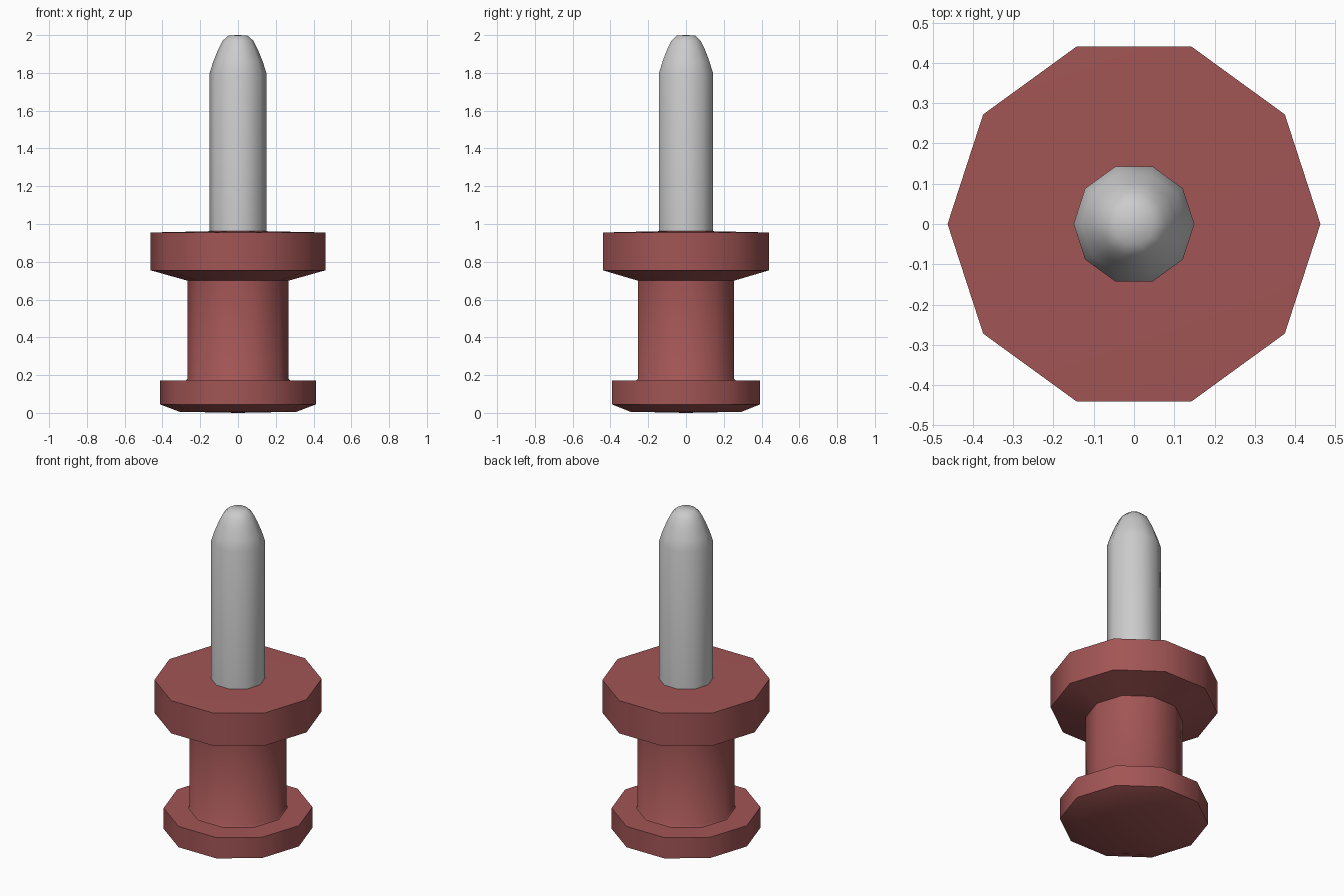
import bpy, bmesh, math

if "Cube" in bpy.data.objects:
    bpy.data.objects.remove(bpy.data.objects["Cube"])

SIDES = 10


def lathe(name, profile, color=None):
    """Revolve (radius, z) points into a closed ten-sided solid."""
    bm = bmesh.new()
    rings = []
    for r, z in profile:
        if r == 0:
            rings.append([bm.verts.new((0, 0, z))] * SIDES)
        else:
            rings.append([bm.verts.new((r * math.cos(2 * math.pi * i / SIDES),
                                        r * math.sin(2 * math.pi * i / SIDES), z))
                          for i in range(SIDES)])
    for a, b in zip(rings, rings[1:]):
        for i in range(SIDES):
            j = (i + 1) % SIDES
            bm.faces.new(list(dict.fromkeys((a[i], a[j], b[j], b[i]))))
    bmesh.ops.recalc_face_normals(bm, faces=bm.faces)
    mesh = bpy.data.meshes.new(name)
    bm.to_mesh(mesh)
    bm.free()
    obj = bpy.data.objects.new(name, mesh)
    bpy.context.collection.objects.link(obj)
    if color:
        mat = bpy.data.materials.new(name + "_color")
        mat.diffuse_color = color
        mat.use_nodes = True
        mat.node_tree.nodes["Principled BSDF"].inputs["Base Color"].default_value = mat.diffuse_color
        mesh.materials.append(mat)
    bpy.ops.object.select_all(action='DESELECT')
    obj.select_set(True)
    bpy.context.view_layer.objects.active = obj
    bpy.ops.object.shade_smooth_by_angle(angle=math.radians(45))
    return obj


# Plastic handle: small cap, waist and wide collar
lathe("handle", [(0, 0), (0.31, 0.006), (0.412, 0.045), (0.412, 0.172),
                 (0.275, 0.172), (0.268, 0.18), (0.268, 0.70),
                 (0.463, 0.755), (0.463, 0.955), (0, 0.965)],
      (0.36, 0.09, 0.09, 1))

# Metal pin with rounded tip
lathe("pin", [(0, 0.94), (0.15, 0.94), (0.15, 1.80), (0.131, 1.86),
              (0.107, 1.92), (0.082, 1.97), (0.05, 1.998), (0, 2.0)])
